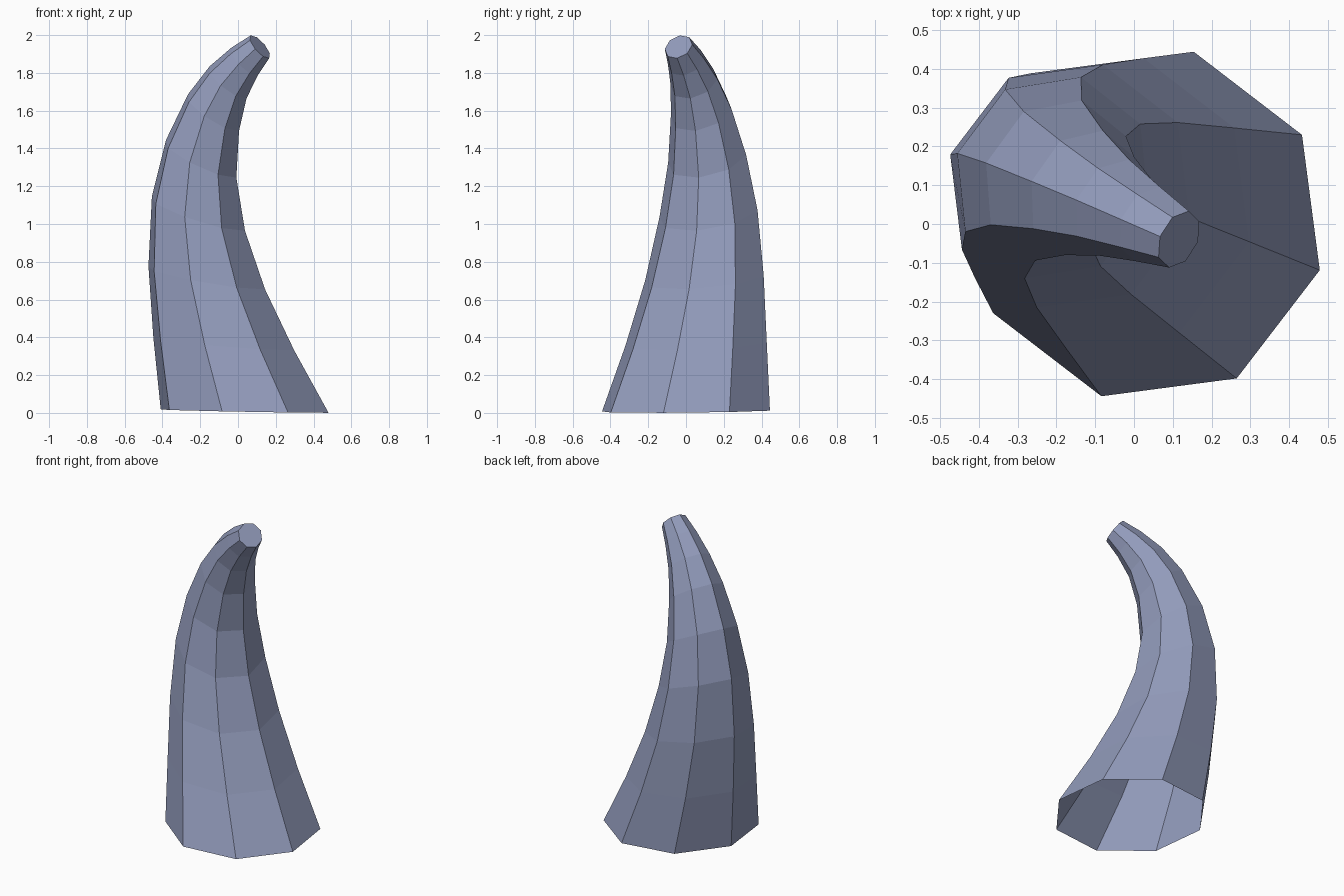
import bpy
import bmesh
from math import cos, sin, radians, tau
from mathutils import Matrix, Vector

cube = bpy.data.objects.get("Cube")
if cube:
    bpy.data.objects.remove(cube, do_unlink=True)

SIDES = 8
PHASE = radians(30)
BEND = radians(-26)                 # heading of the plane the horn curls in
heading = Vector((cos(BEND), sin(BEND), 0))
tilt_axis = Vector((0, 0, 1)).cross(heading)
base_centre = Vector((0.035, 0, 0))

# Rings from base to tip: offset along heading, height, radius, tilt in degrees
rings = [
    (0.0, 0.01, 0.46, 1.2),
    (-0.123, 0.365, 0.387, 5),
    (-0.223, 0.715, 0.325, 11),
    (-0.272, 1.055, 0.27, 20),
    (-0.256, 1.345, 0.216, 28),
    (-0.183, 1.59, 0.169, 36),
    (-0.097, 1.75, 0.131, 42),
    (0.0, 1.86, 0.102, 48),
    (0.09, 1.938, 0.078, 52),
]

# Horn colour
horn_mat = bpy.data.materials.new("blue_grey")
horn_mat.use_nodes = True
colour = (0.29, 0.33, 0.50, 1)
horn_mat.diffuse_color = colour
horn_mat.node_tree.nodes["Principled BSDF"].inputs["Base Color"].default_value = colour

# Tapered, curling shell, open underneath
bm = bmesh.new()
loops = []
for offset, height, radius, tilt in rings:
    centre = base_centre + heading * offset + Vector((0, 0, height))
    turn = Matrix.Rotation(radians(tilt), 3, tilt_axis)
    loop = []
    for k in range(SIDES):
        a = PHASE + tau * k / SIDES
        loop.append(bm.verts.new(centre + turn @ Vector((radius * cos(a), radius * sin(a), 0))))
    loops.append(loop)

for low, high in zip(loops, loops[1:]):
    for k in range(SIDES):
        n = (k + 1) % SIDES
        bm.faces.new((low[k], low[n], high[n], high[k]))

# Flat cap on the tip
bm.faces.new(loops[-1])

mesh = bpy.data.meshes.new("horn")
bm.to_mesh(mesh)
bm.free()
mesh.materials.append(horn_mat)
horn = bpy.data.objects.new("horn", mesh)
bpy.context.collection.objects.link(horn)
